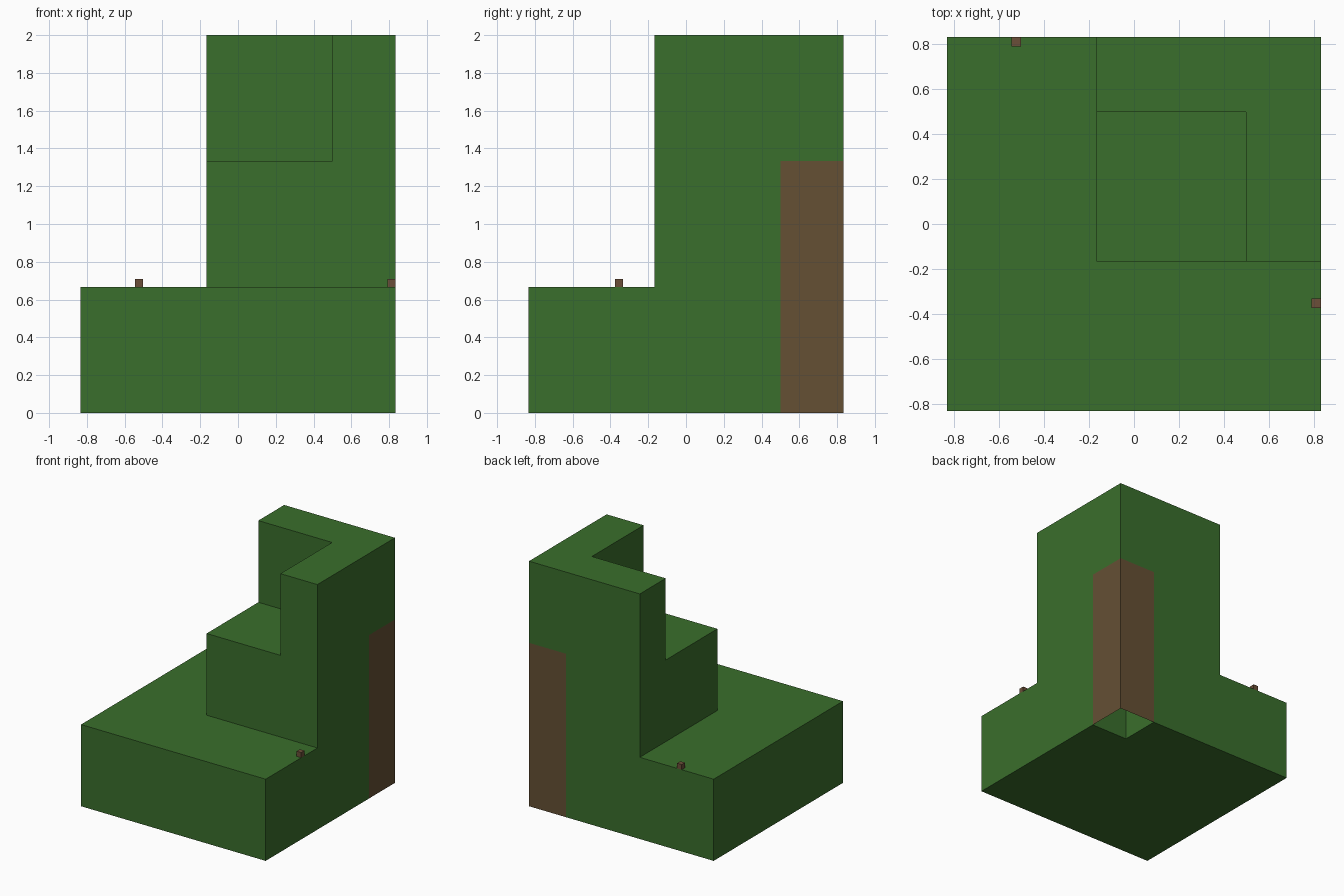
import bpy
import bmesh
from mathutils import Vector

cube = bpy.data.objects.get("Cube")
if cube:
    bpy.data.objects.remove(cube, do_unlink=True)

CELL = 1 / 3
HALF = 2.5 * CELL      # half the width of the base
TWIG = 0.042


def material(name, colour):
    mat = bpy.data.materials.new(name)
    mat.use_nodes = True
    mat.diffuse_color = colour
    mat.node_tree.nodes["Principled BSDF"].inputs["Base Color"].default_value = colour
    return mat


def finish(name, bm, mat):
    mesh = bpy.data.meshes.new(name)
    bm.to_mesh(mesh)
    bm.free()
    mesh.materials.append(mat)
    bpy.context.collection.objects.link(bpy.data.objects.new(name, mesh))


def box(name, low, high, mat):
    low, high = Vector(low), Vector(high)
    bm = bmesh.new()
    bmesh.ops.create_cube(bm, size=1)
    bmesh.ops.scale(bm, vec=high - low, verts=bm.verts)
    bmesh.ops.translate(bm, vec=(low + high) / 2, verts=bm.verts)
    finish(name, bm, mat)


def is_trunk(x, y, z):
    return x == 4 and y == 4 and z < 4


def is_leaf(x, y, z):
    """Stepped foliage: wide base, narrower middle, corner-shaped crown."""
    if not (0 <= x < 5 and 0 <= y < 5 and 0 <= z < 6) or is_trunk(x, y, z):
        return False
    if z < 2:
        return True
    if z < 4:
        return min(x, y) >= 2
    return min(x, y) >= 2 and max(x, y) == 4


def block_shell(filled):
    """Outer skin of all filled cells, merged into large flat faces."""
    bm = bmesh.new()
    cells = [(x, y, z) for x in range(5) for y in range(5) for z in range(6)]
    for cell in cells:
        if not filled(*cell):
            continue
        for axis in range(3):
            for sign in (-1, 1):
                step = Vector((0, 0, 0))
                step[axis] = sign
                if filled(*(int(c) for c in Vector(cell) + step)):
                    continue
                u, v = Vector((0, 0, 0)), Vector((0, 0, 0))
                u[(axis + 1) % 3] = 0.5
                v[(axis + 2) % 3] = 0.5 * sign
                mid = Vector(cell) + Vector((0.5, 0.5, 0.5)) + step / 2
                corners = (mid - u - v, mid + u - v, mid + u + v, mid - u + v)
                bm.faces.new([bm.verts.new(p * CELL - Vector((HALF, HALF, 0)))
                              for p in corners])
    bmesh.ops.remove_doubles(bm, verts=bm.verts, dist=0.001)
    bmesh.ops.dissolve_limit(bm, angle_limit=0.01, verts=bm.verts, edges=bm.edges)
    return bm


leaf_green = material("leaf green", (0.042, 0.156, 0.025, 1))
bark_brown = material("bark brown", (0.130, 0.080, 0.034, 1))
twig_brown = material("twig brown", (0.147, 0.078, 0.040, 1))

# Foliage and the trunk set into its back corner
finish("foliage", block_shell(is_leaf), leaf_green)
finish("trunk", block_shell(is_trunk), bark_brown)

# Small twigs on the edge of the lower step
ledge = 2 * CELL
box("back_twig", (-0.545, HALF - TWIG, ledge),
    (-0.545 + TWIG, HALF, ledge + TWIG), twig_brown)
box("side_twig", (HALF - TWIG, -0.375, ledge),
    (HALF, -0.375 + TWIG, ledge + TWIG), twig_brown)
